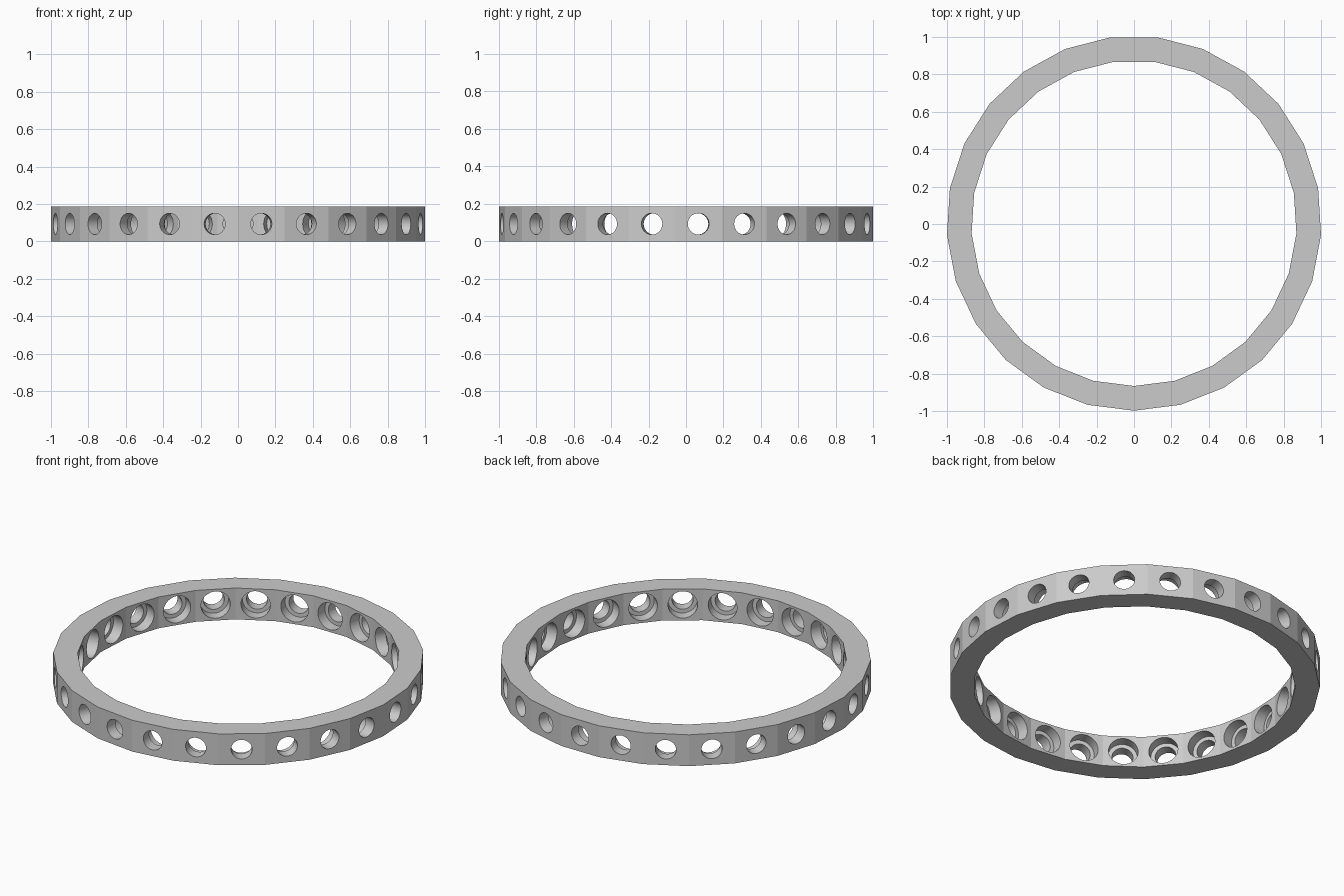
import bpy, bmesh
from math import cos, sin, pi, radians

cube = bpy.data.objects.get("Cube")
if cube:
    bpy.data.objects.remove(cube, do_unlink=True)

SIDES = 25
R_OUT, R_IN, HEIGHT = 1.002, 0.87, 0.187
STEP = 2 * pi / SIDES
FLAT = cos(STEP / 2)            # vertex radius to flat radius
Y_SHIFT = R_OUT * (1 - FLAT) / 2
HOLE_R, BORE_R, BORE_DEPTH, HOLE_SEGS = 0.057, 0.08, 0.065, 32


def sweep(bm, count, loop_at):
    """Bridge a cyclic row of equal loops; returns the rows of vertices."""
    rows = [[bm.verts.new(p) for p in loop_at(i)] for i in range(count)]
    return rows


def make_object(name, bm):
    bmesh.ops.recalc_face_normals(bm, faces=bm.faces)
    mesh = bpy.data.meshes.new(name)
    bm.to_mesh(mesh)
    bm.free()
    obj = bpy.data.objects.new(name, mesh)
    bpy.context.collection.objects.link(obj)
    return obj


# Faceted ring: rectangular section swept round, one vertex pointing to the front
def ring_section(i):
    a = -pi / 2 + i * STEP
    return [(r * cos(a), r * sin(a) + Y_SHIFT, z)
            for r, z in ((R_OUT, 0), (R_OUT, HEIGHT), (R_IN, HEIGHT), (R_IN, 0))]


bm = bmesh.new()
rows = sweep(bm, SIDES, ring_section)
for i in range(SIDES):
    a, b = rows[i], rows[(i + 1) % SIDES]
    for j in range(4):
        k = (j + 1) % 4
        bm.faces.new((a[j], b[j], b[k], a[k]))
ring = make_object("ring", bm)

# Stepped hole cutters: wide bore from inside, narrow hole to the outside
ledge = R_IN * FLAT + BORE_DEPTH
profile = [(R_IN * FLAT - 0.03, BORE_R), (ledge, BORE_R),
           (ledge, HOLE_R), (R_OUT + 0.03, HOLE_R)]
bm = bmesh.new()
for n in range(SIDES):
    a = -pi / 2 + (n + 0.5) * STEP

    def hole_loop(i):
        d, r = profile[i]
        pts = []
        for s in range(HOLE_SEGS):
            t = 2 * pi * s / HOLE_SEGS
            u = r * cos(t)
            pts.append((d * cos(a) - u * sin(a),
                        d * sin(a) + u * cos(a) + Y_SHIFT,
                        HEIGHT / 2 + r * sin(t)))
        return pts

    rows = sweep(bm, len(profile), hole_loop)
    for lo, hi in zip(rows, rows[1:]):
        for s in range(HOLE_SEGS):
            t = (s + 1) % HOLE_SEGS
            bm.faces.new((lo[s], lo[t], hi[t], hi[s]))
    bm.faces.new(rows[0])
    bm.faces.new(rows[-1])
cutter = make_object("hole_cutter", bm)
cutter.hide_render = True

# Cut the holes
mod = ring.modifiers.new("holes", 'BOOLEAN')
mod.operation = 'DIFFERENCE'
mod.solver = 'EXACT'
mod.object = cutter
bpy.ops.object.select_all(action='DESELECT')
bpy.context.view_layer.objects.active = ring
ring.select_set(True)
bpy.ops.object.modifier_apply(modifier=mod.name)
bpy.data.objects.remove(cutter, do_unlink=True)

# Single grey material
grey = bpy.data.materials.new("light grey")
grey.use_nodes = True
colour = (0.6, 0.6, 0.6, 1)
grey.diffuse_color = colour
grey.node_tree.nodes["Principled BSDF"].inputs["Base Color"].default_value = colour
ring.data.materials.clear()
ring.data.materials.append(grey)

# Smooth hole walls, crisp ring facets
bpy.ops.object.shade_smooth_by_angle(angle=radians(12.5))
